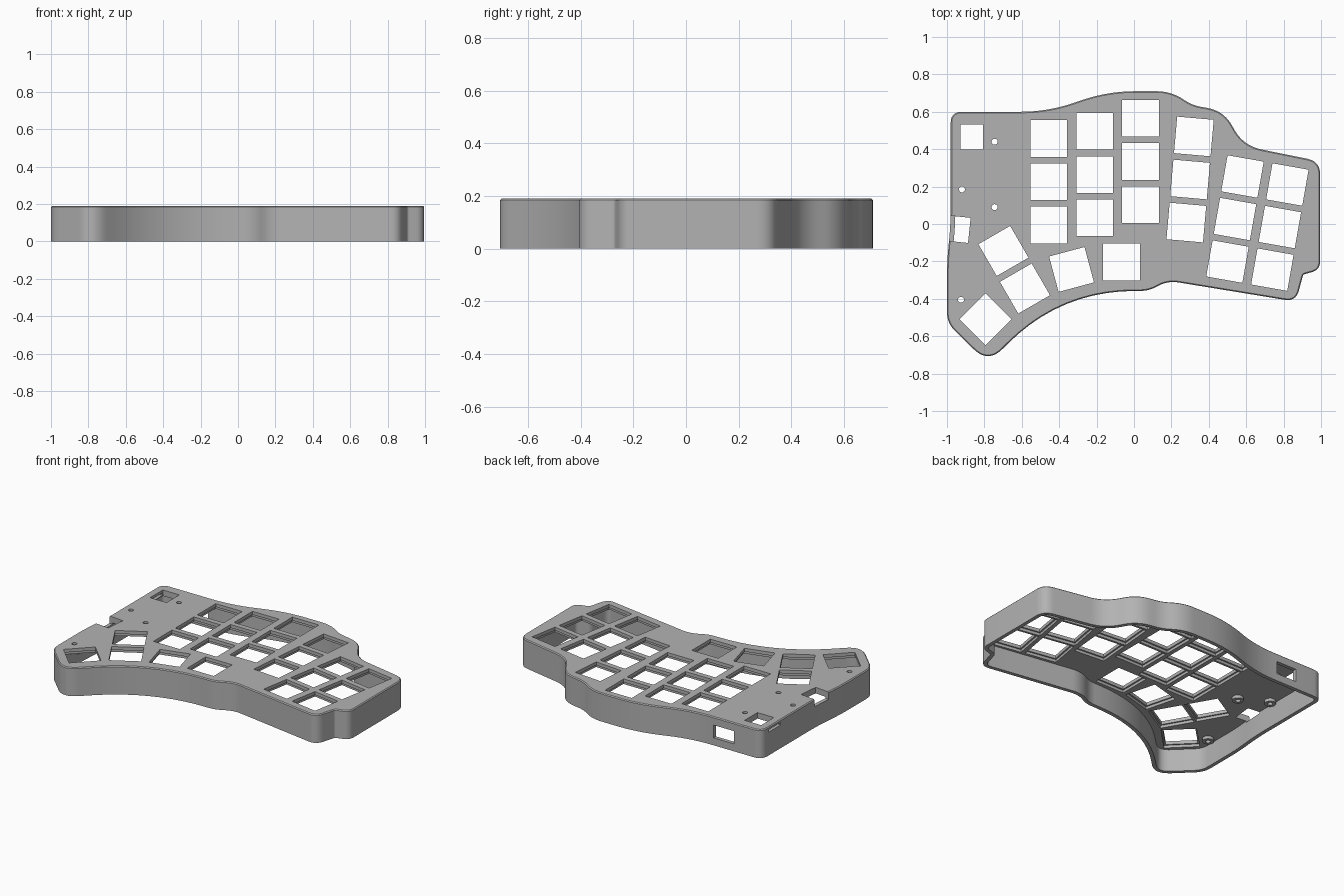
import bpy, bmesh, math
from mathutils import Vector, Matrix

cube = bpy.data.objects.get("Cube")
if cube:
    bpy.data.objects.remove(cube, do_unlink=True)

H = 0.19          # case height
PLATE = 0.15      # underside of the top plate
WALL = 0.025
KEY = 0.196

grey = bpy.data.materials.new("case grey")
grey.use_nodes = True
colour = (0.45, 0.45, 0.45, 1)
grey.diffuse_color = colour
grey.node_tree.nodes["Principled BSDF"].inputs["Base Color"].default_value = colour

# Outline corners, clockwise: x, y, rounding length
corners = [
    (-0.98, 0.60, 0.06), (-0.46, 0.60, 0.15), (-0.14, 0.71, 0.15), (0.2, 0.71, 0.08),
    (0.31, 0.635, 0.05), (0.48, 0.605, 0.09), (0.585, 0.418, 0.10), (0.995, 0.335, 0.07),
    (0.995, -0.245, 0.045), (0.905, -0.27, 0.01), (0.865, -0.415, 0.06),
    (0.18, -0.303, 0.06), (0.08, -0.358, 0.05), (-0.39, -0.357, 0.4),
    (-0.78, -0.745, 0.11), (-1.0, -0.53, 0.06), (-1.0, -0.2, 0.09), (-0.98, 0.0, 0.09),
]


def rounded(points, steps=10):
    """Round every corner of a polygon with a quadratic curve."""
    out = []
    for i, (x, y, r) in enumerate(points):
        p = Vector((x, y))
        a = p + (Vector(points[i - 1][:2]) - p).normalized() * r
        b = p + (Vector(points[(i + 1) % len(points)][:2]) - p).normalized() * r
        for k in range(steps + 1):
            t = k / steps
            out.append(a * (1 - t) ** 2 + p * 2 * t * (1 - t) + b * t * t)
    return out


def inset(loop, d):
    """Move a clockwise loop inward by d."""
    out = []
    for i, p in enumerate(loop):
        t = (loop[(i + 1) % len(loop)] - loop[i - 1]).normalized()
        out.append(p + Vector((t.y, -t.x)) * d)
    return out


def finish(bm, name):
    bmesh.ops.recalc_face_normals(bm, faces=bm.faces)
    mesh = bpy.data.meshes.new(name)
    bm.to_mesh(mesh)
    bm.free()
    mesh.materials.append(grey)
    ob = bpy.data.objects.new(name, mesh)
    bpy.context.collection.objects.link(ob)
    return ob


def box(bm, x, y, sx, sy, z0, z1, deg=0):
    m = (Matrix.Translation((x, y, (z0 + z1) / 2)) @ Matrix.Rotation(math.radians(deg), 4, 'Z')
         @ Matrix.Diagonal((sx, sy, z1 - z0, 1)))
    bmesh.ops.create_cube(bm, size=1, matrix=m)


def cylinder(bm, x, y, r, z0, z1):
    bmesh.ops.create_cone(bm, cap_ends=True, segments=24, radius1=r, radius2=r, depth=z1 - z0,
                          matrix=Matrix.Translation((x, y, (z0 + z1) / 2)))


# Shell: ceiling, inner wall, rim, outer wall, bevelled top edge
outline = rounded(corners)
bm = bmesh.new()
rings = [[bm.verts.new((p.x, p.y, z)) for p in inset(outline, d)]
         for d, z in [(WALL, PLATE), (WALL, 0), (0, 0), (0, H - 0.006), (0.006, H)]]
n = len(outline)
for lo, hi in zip(rings, rings[1:]):
    for i in range(n):
        j = (i + 1) % n
        bm.faces.new((lo[i], lo[j], hi[j], hi[i]))
bm.faces.new(rings[0])
bm.faces.new(rings[-1])
case = finish(bm, "case_shell")

# Key positions: three upright columns, three fanned columns, thumb keys
keys = []
for x, y, deg in [(-0.455, 0.457, 0), (-0.21, 0.495, 0), (0.035, 0.565, 0),
                  (0.32, 0.468, -5), (0.58, 0.254, -10), (0.82, 0.211, -10)]:
    a = math.radians(deg)
    for k in range(3):
        keys.append((x + 0.231 * k * math.sin(a), y - 0.231 * k * math.cos(a), deg))
keys += [(-0.067, -0.203, 0), (-0.334, -0.243, 15), (-0.583, -0.345, 30),
         (-0.698, -0.144, 30), (-0.794, -0.51, 45)]
screws = [(-0.745, 0.44), (-0.92, 0.185), (-0.745, 0.09), (-0.925, -0.405)]

# Screw bosses under the plate
bm = bmesh.new()
for x, y in screws:
    cylinder(bm, x, y, 0.035, PLATE - 0.02, PLATE + 0.015)
bosses = finish(bm, "screw_bosses")

# Clip recesses on the underside of each key opening
bm = bmesh.new()
for x, y, deg in keys:
    box(bm, x, y, KEY + 0.02, KEY + 0.02, PLATE - 0.01, PLATE + 0.018, deg)
recesses = finish(bm, "recess_cutter")

# Key openings, screw holes and ports
bm = bmesh.new()
for x, y, deg in keys:
    box(bm, x, y, KEY, KEY, PLATE - 0.05, H + 0.05, deg)
for x, y in screws:
    cylinder(bm, x, y, 0.016, PLATE - 0.05, H + 0.05)
box(bm, -0.867, 0.465, 0.122, 0.135, PLATE - 0.05, H + 0.05)     # button opening
box(bm, -0.95, -0.027, 0.14, 0.135, PLATE - 0.01, H + 0.05, -6)  # cable notch
box(bm, -0.70, 0.60, 0.15, 0.1, 0.05, 0.135)                     # back port
openings = finish(bm, "opening_cutter")

# Side slot beside the button opening
bm = bmesh.new()
box(bm, -0.96, 0.465, 0.1, 0.13, PLATE + 0.005, PLATE + 0.022)
slot = finish(bm, "slot_cutter")

bpy.context.view_layer.objects.active = case
case.select_set(True)
for tool, op in [(bosses, 'UNION'), (recesses, 'DIFFERENCE'), (openings, 'DIFFERENCE'),
                 (slot, 'DIFFERENCE')]:
    tool.hide_render = True
    mod = case.modifiers.new(tool.name, 'BOOLEAN')
    mod.operation, mod.object, mod.solver = op, tool, 'EXACT'
    bpy.ops.object.modifier_apply(modifier=mod.name)
    bpy.data.objects.remove(tool, do_unlink=True)
bpy.ops.object.shade_smooth_by_angle(angle=math.radians(30))
